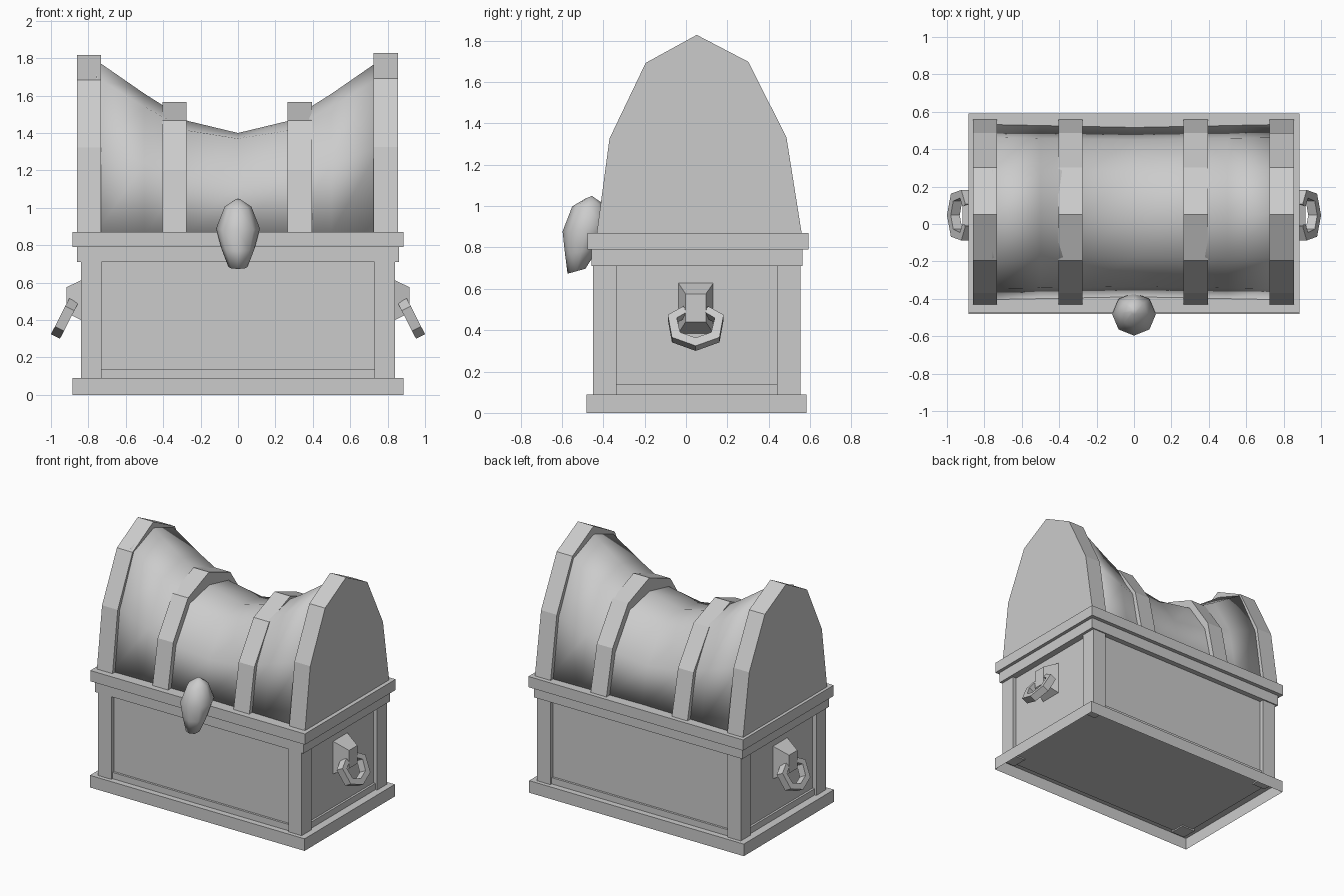
import bpy, bmesh, math
from mathutils import Vector

if "Cube" in bpy.data.objects:
    bpy.data.objects.remove(bpy.data.objects["Cube"])

CY = 0.052  # depth centre of the chest body


def make(name, verts, faces, smooth=False):
    mesh = bpy.data.meshes.new(name)
    mesh.from_pydata([tuple(v) for v in verts], [], faces)
    bm = bmesh.new()
    bm.from_mesh(mesh)
    bmesh.ops.recalc_face_normals(bm, faces=bm.faces)
    bm.to_mesh(mesh)
    bm.free()
    for p in mesh.polygons:
        p.use_smooth = smooth
    ob = bpy.data.objects.new(name, mesh)
    bpy.context.collection.objects.link(ob)
    return ob


def loft(name, rings, smooth=False, caps=True):
    n = len(rings[0])
    verts = [v for r in rings for v in r]
    faces = [(i * n + j, i * n + (j + 1) % n, (i + 1) * n + (j + 1) % n, (i + 1) * n + j)
             for i in range(len(rings) - 1) for j in range(n)]
    if caps:
        faces += [tuple(range(n)), tuple(range(len(verts) - n, len(verts)))]
    return make(name, verts, faces, smooth)


def box(name, x0, x1, y0, y1, z0, z1):
    rect = [(x0, y0), (x1, y0), (x1, y1), (x0, y1)]
    return loft(name, [[(x, y, z) for x, y in rect] for z in (z0, z1)])


def mirror(ob, x=True, y=False):
    if y:  # mirror across the depth centre
        pivot = bpy.data.objects.get("mirror_centre")
        if pivot is None:
            pivot = bpy.data.objects.new("mirror_centre", None)
            pivot.location.y = CY
            pivot.hide_render = True
            bpy.context.collection.objects.link(pivot)
    m = ob.modifiers.new("Mirror", 'MIRROR')
    m.use_axis = (x, y, False)
    if y:
        m.mirror_object = pivot


# base plinth, open underneath
base = box("base_plinth", -.885, .885, -.48, .583, 0, .09)
bm = bmesh.new()
bm.from_mesh(base.data)
bmesh.ops.delete(bm, geom=[f for f in bm.faces if f.calc_center_median().z < .01], context='FACES')
bm.to_mesh(base.data)
bm.free()

# body panels, lower trim, corner posts and rims
box("body_panels", -.81, .81, -.42, .523, .08, .72)
box("lower_trim", -.826, .826, -.436, .539, .08, .137)
mirror(box("corner_post", .73, .84, -.45, -.335, .07, .72), True, True)
box("lower_rim", -.86, .86, -.457, .563, .71, .79)
box("upper_rim", -.885, .885, -.476, .592, .79, .87)

# arch profile shared by the lid bands (depth, height)
ARCH = [(-.432, .865), (-.37, 1.325), (-.195, 1.69), (.052, 1.825),
        (.302, 1.695), (.486, 1.33), (.56, .865)]


def arch(top, inset=0.0):
    k = (top - .865) / .96
    s = 1 - inset
    return [(.06 + (y - .06) * s, .865 + (z - .865) * k * s) for y, z in ARCH]


# solid end bands and hollow inner bands
for name, x0, x1, top in (("end_band_left", -.862, -.733, 1.818), ("end_band_right", .725, .855, 1.828)):
    loft(name, [[(x, y, z) for y, z in arch(top)] for x in (x0, x1)])
for name, x0, x1 in (("inner_band_left", -.403, -.275), ("inner_band_right", .265, .395)):
    prof = arch(1.565) + arch(1.565, .16)[::-1]
    loft(name, [[(x, y, z) for y, z in prof] for x in (x0, x1)])

# sagging smooth lid: cross-sections along x
rings = []
for x, ridge in ((-.76, 1.79), (-.5, 1.61), (-.27, 1.465), (0, 1.40),
                 (.27, 1.465), (.5, 1.61), (.76, 1.79)):
    e = abs(x) / .76
    inset = .055 + .03 * (1 - e)
    rise = ridge - .865
    shoulder = ridge - .03 - .06 * e
    heights = [.865, .865 + rise * .5, shoulder, ridge, shoulder, .865 + rise * .5, .865]
    rings.append([(x, .06 + (y - .06) * (1 - inset), z) for (y, _), z in zip(ARCH, heights)])
loft("curved_lid", rings, smooth=True)

# drop-shaped lock plate
rings = []
for z, yc, rx, ry in ((1.043, -.47, .015, .015), (1.005, -.475, .072, .075),
                      (.89, -.482, .117, .115), (.78, -.505, .088, .08), (.685, -.53, .052, .043)):
    rings.append([(rx * math.sin(a), yc - ry * math.cos(a), z + .012 * math.cos(a) * (-1 if z < 1 else -.5))
                  for a in (i * math.tau / 8 for i in range(8))])
loft("lock", rings, smooth=True)

# handle brackets: tapered blocks
rect = lambda x, y0, y1, z0, z1: [(x, y0, z0), (x, y1, z0), (x, y1, z1), (x, y0, z1)]
mirror(loft("handle_bracket", [rect(.80, -.04, .135, .38, .632), rect(.917, -.002, .096, .44, .575)]))

# hanging faceted handles, tilted outward
half_out = [(.06, -.02), (.135, .2), (.115, .78), (0, 1)]
half_in = [(.04, .12), (.092, .28), (.075, .65), (0, .79)]
full = lambda h: [(-u, t) for u, t in h] + [(u, t) for u, t in h[-2::-1]]
outline = full(half_out) + full(half_in)[::-1]
start, end = Vector((.88, .047, .50)), Vector((.976, .047, .312))
n = (end - start).cross(Vector((0, 1, 0))).normalized()
mirror(loft("handle", [[start + (end - start) * t + Vector((0, u, 0)) + n * s for u, t in outline]
                       for s in (-.027, .027)]))
